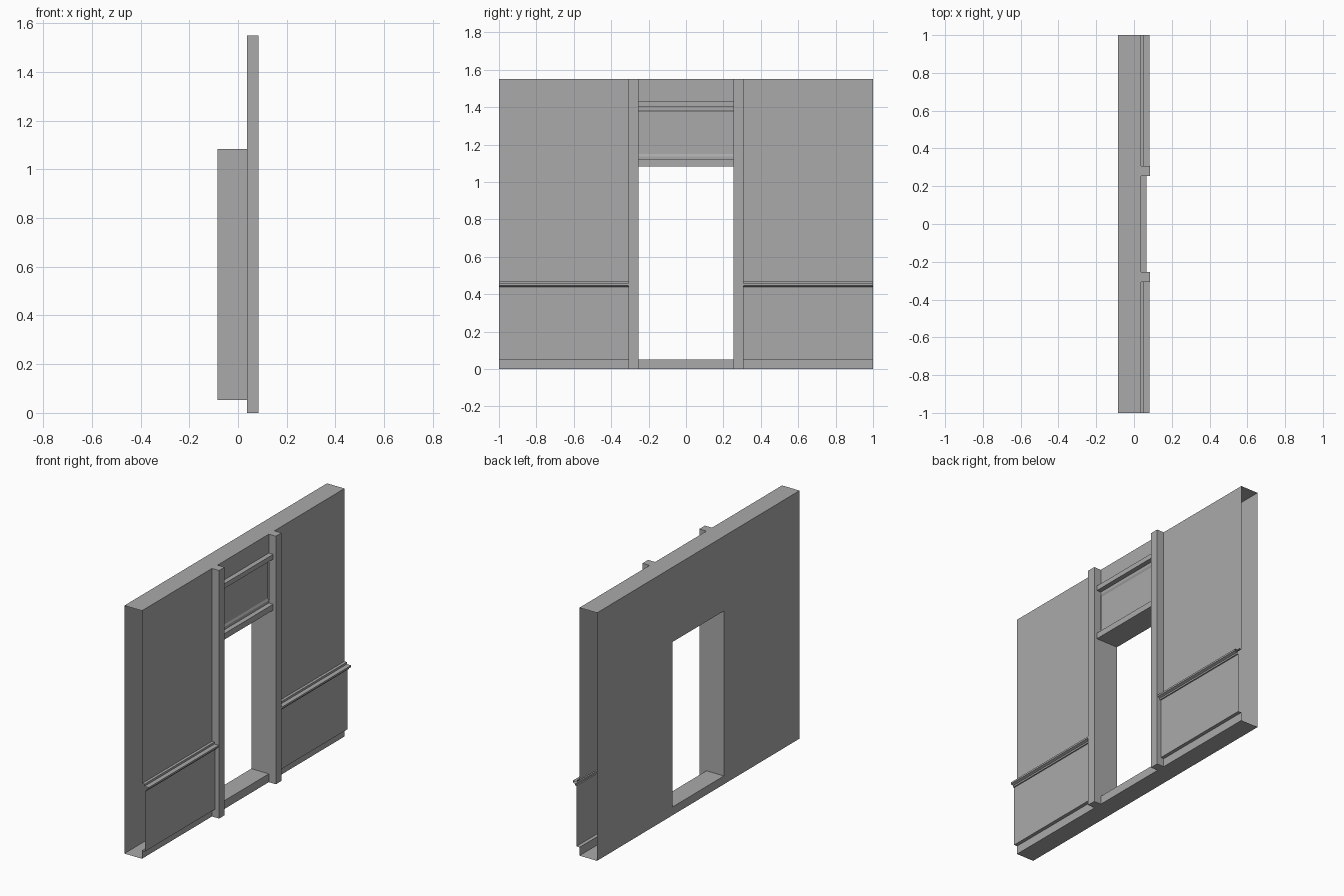
import bpy, bmesh

cube = bpy.data.objects.get("Cube")
if cube:
    bpy.data.objects.remove(cube, do_unlink=True)

# Main dimensions
BACK, FACE, OUT = -0.085, 0.036, 0.085
TOP, SILL, HEAD = 1.55, 0.052, 1.083
DOOR, POST = 0.253, 0.308

grey = bpy.data.materials.new("plain_grey")
grey.use_nodes = True
colour = (0.4, 0.4, 0.4, 1)
grey.diffuse_color = colour
grey.node_tree.nodes["Principled BSDF"].inputs["Base Color"].default_value = colour


def finish(name, bm):
    mesh = bpy.data.meshes.new(name)
    bm.to_mesh(mesh)
    bm.free()
    mesh.materials.append(grey)
    obj = bpy.data.objects.new(name, mesh)
    bpy.context.collection.objects.link(obj)
    return obj


def extrude_profile(profile, y0, y1):
    """Sweep a clockwise (x, z) loop along y, leaving both ends open."""
    bm = bmesh.new()
    near, far = [[bm.verts.new((x, y, z)) for x, z in profile] for y in (y0, y1)]
    n = len(profile)
    for i in range(n):
        j = (i + 1) % n
        bm.faces.new((near[i], near[j], far[j], far[i]))
    bm.normal_update()
    return bm


def box(name, x0, x1, y0, y1, z0, z1):
    bm = bmesh.new()
    bmesh.ops.create_cube(bm, size=1)
    bmesh.ops.scale(bm, vec=(x1 - x0, y1 - y0, z1 - z0), verts=bm.verts)
    bmesh.ops.translate(bm, vec=((x0 + x1) / 2, (y0 + y1) / 2, (z0 + z1) / 2),
                        verts=bm.verts)
    return finish(name, bm)


# Side walls: hollow section with chair rail, wainscot and recessed skirting
PANEL = 0.058
wall_profile = [
    (BACK, TOP), (FACE, TOP),
    (FACE, 0.47), (0.053, 0.47), (0.053, 0.457),
    (0.082, 0.457), (0.082, 0.446), (0.066, 0.44), (0.066, 0.43), (PANEL, 0.43),
    (PANEL, SILL), (FACE, SILL),
    (FACE, 0), (BACK, 0),
]
for side, y0, y1 in (("left", DOOR, 1), ("right", -1, -DOOR)):
    finish("wall_" + side, extrude_profile(wall_profile, y0, y1))

# Header over the doorway, with two rails and a recessed panel between them
RAIL = 0.066
header_profile = [
    (BACK, TOP), (FACE, TOP),
    (FACE, 1.432), (RAIL, 1.432), (RAIL, 1.402), (FACE, 1.402),
    (FACE, 1.12), (RAIL, 1.12), (RAIL, HEAD), (BACK, HEAD),
]
bm = extrude_profile(header_profile, -DOOR, DOOR)
panel = [f for f in bm.faces
         if f.normal.x > 0.9 and 1.2 < f.calc_center_median().z < 1.3]
bmesh.ops.inset_region(bm, faces=panel, thickness=0.017)
bmesh.ops.inset_region(bm, faces=panel, thickness=0.012, depth=-0.006)
finish("door_header", bm)

# Raised threshold
finish("door_sill", extrude_profile(
    [(BACK, SILL), (FACE, SILL), (FACE, 0), (BACK, 0)], -DOOR, DOOR))

# Door reveals and full-height posts on both sides
for side, s in (("left", 1), ("right", -1)):
    bm = bmesh.new()
    corners = [(BACK, SILL), (FACE, SILL), (FACE, HEAD), (BACK, HEAD)]
    bm.faces.new([bm.verts.new((x, s * DOOR, z)) for x, z in corners[::s]])
    finish("door_reveal_" + side, bm)
    y0, y1 = sorted((s * DOOR, s * POST))
    box("door_post_" + side, FACE, OUT, y0, y1, 0, TOP)
